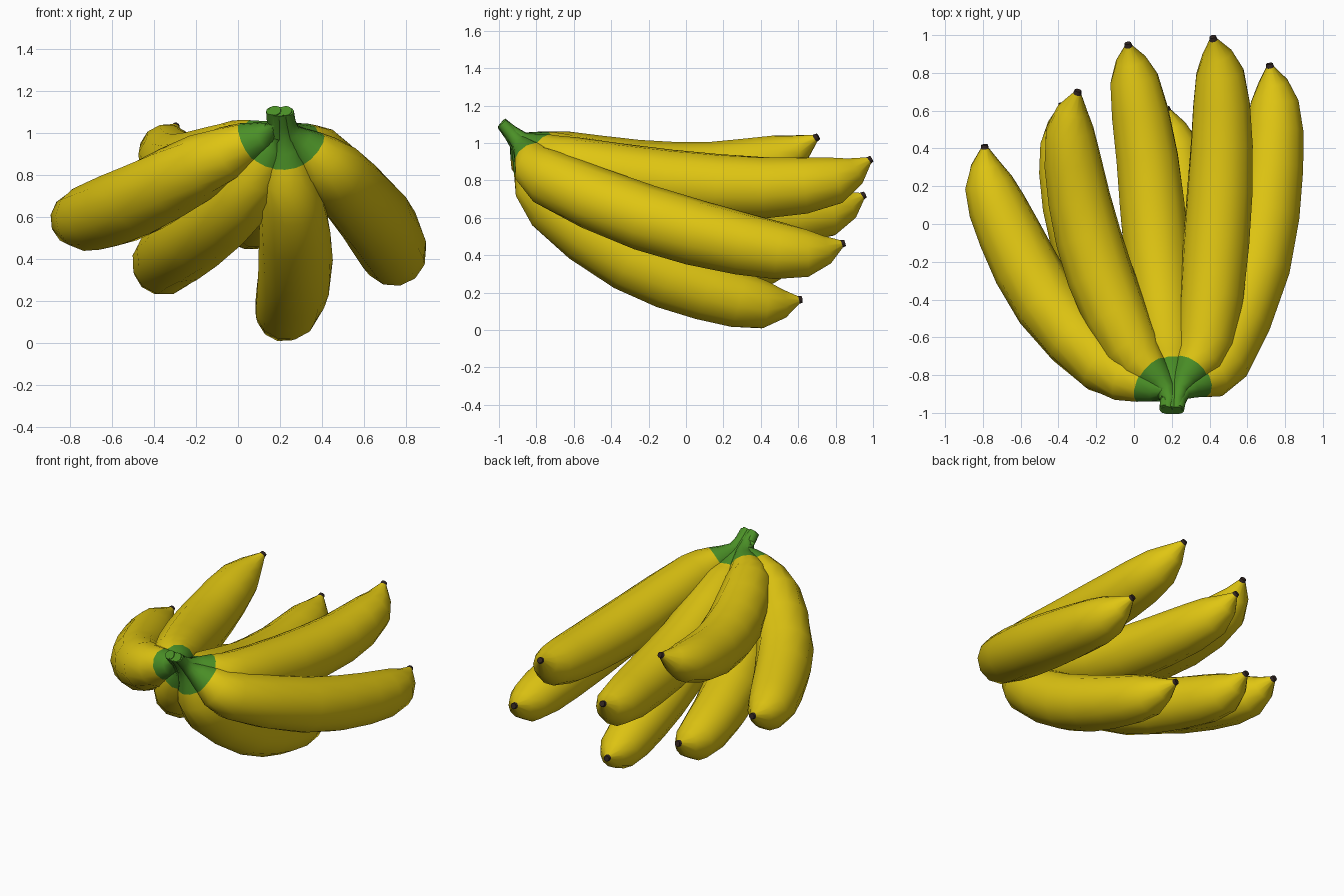
import bpy, bmesh, math
from mathutils import Vector

if "Cube" in bpy.data.objects:
    bpy.data.objects.remove(bpy.data.objects["Cube"])


def material(name, rgb):
    m = bpy.data.materials.new(name)
    m.diffuse_color = (*rgb, 1)
    m.use_nodes = True
    m.node_tree.nodes["Principled BSDF"].inputs["Base Color"].default_value = m.diffuse_color
    return m


MATS = [material("banana yellow", (0.74, 0.56, 0.006)),
        material("stem green", (0.07, 0.28, 0.02)),
        material("tip brown", (0.03, 0.018, 0.015))]

HUB = Vector((0.215, -0.925, 1.04))          # where all necks meet
RADII = (0.03, 0.045, 0.1, 0.155, 0.178, 0.168, 0.13, 0.022)
SIDES, SUB = 12, 2

# three body stations, a shoulder and a tip for each banana
PATHS = [
    ((-.16, -.75, .85), (-.46, -.42, .69), (-.66, -.05, .61), (-.77, .22, .59), (-.79, .40, .63)),
    ((-.01, -.66, .91), (-.18, -.27, .84), (-.29, .13, .84), (-.34, .50, .92), (-.30, .69, 1.025)),
    ((.18, -.66, .84), (.12, -.15, .67), (.07, .35, .61), (.0, .77, .63), (-.03, .94, .715)),
    ((.38, -.62, .88), (.435, -.1, .79), (.465, .42, .76), (.455, .80, .80), (.42, .975, .905)),
    ((.46, -.73, .81), (.65, -.22, .60), (.73, .30, .46), (.745, .65, .41), (.72, .83, .46)),
    ((.26, -.72, .67), (.275, -.30, .38), (.25, .10, .215), (.215, .42, .135), (.175, .60, .16)),
    ((.03, -.68, .71), (-.19, -.30, .52), (-.32, .10, .42), (-.37, .44, .36), (-.38, .62, .415)),
]


def catmull(a, b, c, d, t):
    return 0.5 * (2 * b + (c - a) * t + (2 * a - 5 * b + 4 * c - d) * t * t
                  + (3 * b - a - 3 * c + d) * t ** 3)


def smooth_path(pts):
    ext = [2 * pts[0] - pts[1]] + pts + [2 * pts[-1] - pts[-2]]
    out = [catmull(*ext[i:i + 4], k / SUB) for i in range(len(pts) - 1) for k in range(SUB)]
    return out + [pts[-1]]


def banana(name, path):
    body = [Vector(p) for p in path]
    out = (body[0] - HUB).normalized()
    # short stem splaying above the hub, then the neck
    top = HUB + Vector((-0.01 + 0.05 * out.x, -0.05 - 0.015 * out.y, 0.075 + 0.02 * out.z))
    base = HUB + out * 0.06
    neck = HUB + out * 0.2
    pts = [Vector((*p, r)) for p, r in zip([top, base, neck] + body, RADII)]
    line = smooth_path(pts)
    # dry tip end
    direction = (body[-1] - body[-2]).normalized()
    line.append(Vector((*(body[-1] + direction * 0.02), 0.018)))
    n = len(line)
    bm = bmesh.new()
    rings = []
    for i, p in enumerate(line):
        tan = (line[min(i + 1, n - 1)] - line[max(i - 1, 0)]).to_3d().normalized()
        side = tan.cross(Vector((0.3, -0.5, 1))).normalized()
        if rings and side.dot(last) < 0:
            side = -side
        last = side
        up = tan.cross(side)
        c = p.to_3d()
        rings.append([bm.verts.new(c + p.w * (math.cos(a) * side + math.sin(a) * up))
                      for a in (2 * math.pi * k / SIDES for k in range(SIDES))])
    for i in range(n - 1):
        for k in range(SIDES):
            j = (k + 1) % SIDES
            f = bm.faces.new((rings[i][k], rings[i][j], rings[i + 1][j], rings[i + 1][k]))
            f.material_index = 1 if i < 2 * SUB else 2 if i == n - 2 else 0
    bm.faces.new(rings[0]).material_index = 1
    bm.faces.new(rings[-1]).material_index = 2
    bmesh.ops.recalc_face_normals(bm, faces=bm.faces)
    me = bpy.data.meshes.new(name)
    bm.to_mesh(me)
    bm.free()
    for m in MATS:
        me.materials.append(m)
    ob = bpy.data.objects.new(name, me)
    bpy.context.collection.objects.link(ob)
    bpy.ops.object.select_all(action='DESELECT')
    ob.select_set(True)
    bpy.context.view_layer.objects.active = ob
    bpy.ops.object.shade_smooth_by_angle(angle=math.radians(50))


for number, path in enumerate(PATHS, 1):
    banana(f"banana_{number}", path)
